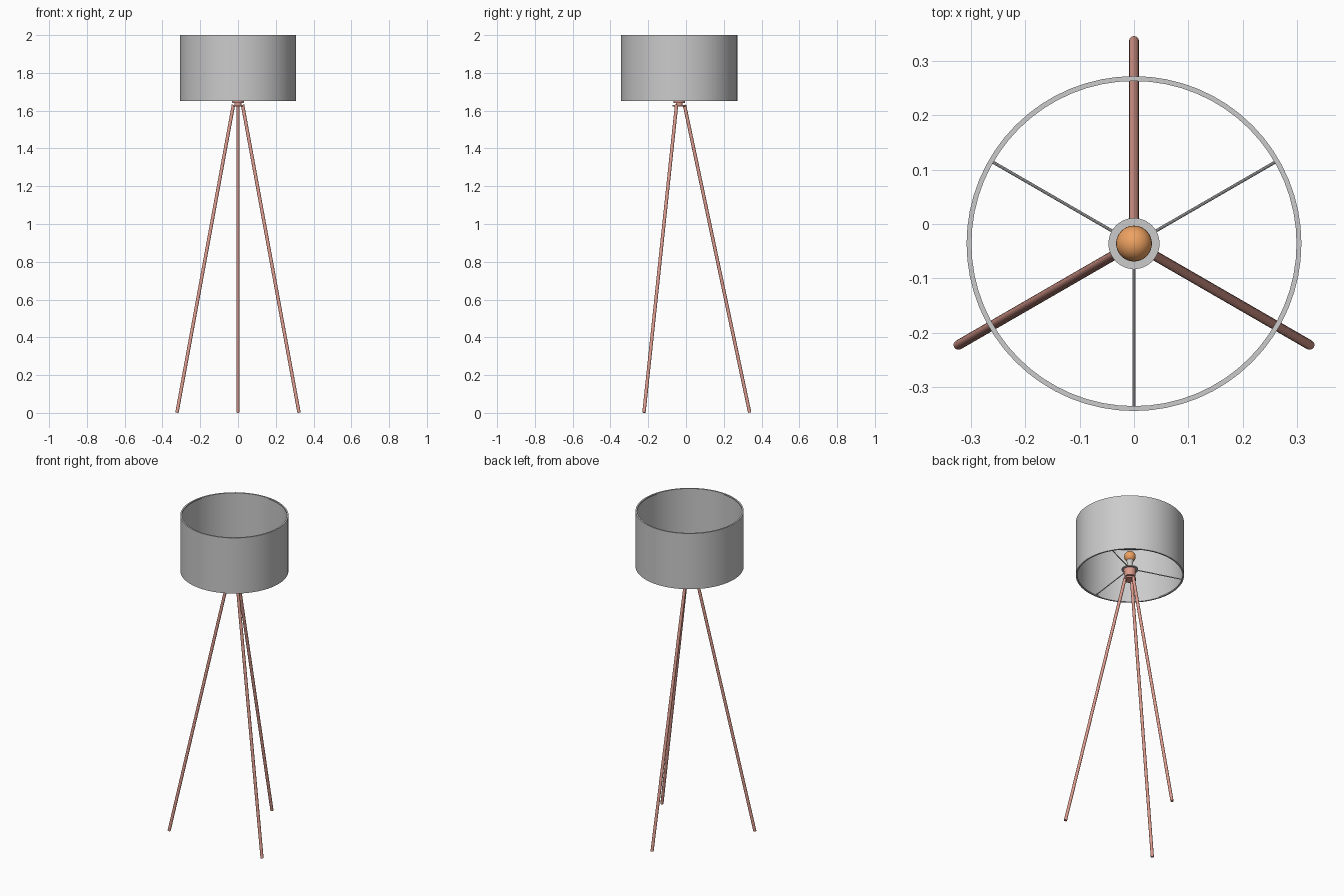
import bpy, math
from mathutils import Vector

if "Cube" in bpy.data.objects:
    bpy.data.objects.remove(bpy.data.objects["Cube"])

CX, CY = 0.0, -0.036   # lamp axis


def mat(name, col):
    m = bpy.data.materials.new(name)
    m.diffuse_color = (*col, 1)
    m.use_nodes = True
    m.node_tree.nodes["Principled BSDF"].inputs["Base Color"].default_value = m.diffuse_color
    return m


copper = mat("copper", (0.72, 0.33, 0.27))
orange = mat("bulb_orange", (0.85, 0.36, 0.12))


def smooth(o, name, m=None):
    o.name = name
    if m:
        o.data.materials.append(m)
    bpy.ops.object.select_all(action='DESELECT')
    o.select_set(True)
    bpy.context.view_layer.objects.active = o
    bpy.ops.object.shade_smooth_by_angle(angle=math.radians(35))
    return o


def lathe(name, prof, m=None, seg=48, closed=False):
    """Revolve (radius, z) points around the lamp axis."""
    verts = [(CX + r * math.cos(2 * math.pi * i / seg), CY + r * math.sin(2 * math.pi * i / seg), z)
             for i in range(seg) for r, z in prof]
    n = len(prof)
    faces = []
    for i in range(seg):
        a, b = i * n, (i + 1) % seg * n
        for j in range(n if closed else n - 1):
            k = (j + 1) % n
            faces.append((a + j, b + j, b + k, a + k))
    if not closed:   # end caps
        faces.append([i * n for i in reversed(range(seg))])
        faces.append([i * n + n - 1 for i in range(seg)])
    me = bpy.data.meshes.new(name)
    me.from_pydata(verts, [], faces)
    o = bpy.data.objects.new(name, me)
    bpy.context.collection.objects.link(o)
    return smooth(o, name, m)


def rod(name, a, b, r, m=None, seg=16):
    a, b = Vector(a), Vector(b)
    d = b - a
    bpy.ops.mesh.primitive_cylinder_add(vertices=seg, radius=r, depth=d.length, location=(a + b) / 2)
    o = bpy.context.object
    o.rotation_euler = d.to_track_quat('Z', 'Y').to_euler()
    return smooth(o, name, m)


def polar(r, deg, z):
    t = math.radians(deg)
    return (CX + r * math.cos(t), CY + r * math.sin(t), z)


# drum shade: thin wall with inward rims at both ends
R = 0.308
lathe("shade", [(R, 1.65), (R, 2.0), (R - 0.009, 2.0), (R - 0.009, 1.993), (R - 0.003, 1.993),
                (R - 0.003, 1.657), (R - 0.009, 1.657), (R - 0.009, 1.65)], seg=64, closed=True)

# spider: ring and three sloping spokes
lathe("spider_ring", [(0.024, 1.687), (0.047, 1.687), (0.047, 1.693), (0.024, 1.693)], closed=True)
for i, ang in enumerate((30, 150, 270)):
    rod(f"spider_spoke_{i + 1}", polar(0.04, ang, 1.69), polar(R - 0.004, ang, 1.655), 0.003, seg=10)

# hub, bulb holder and bulb
lathe("hub", [(0.035, 1.622), (0.035, 1.631), (0.018, 1.631), (0.018, 1.641),
              (0.03, 1.641), (0.036, 1.687), (0.024, 1.69), (0.024, 1.70)], copper)
lathe("bulb_neck", [(0.016, 1.698), (0.016, 1.73), (0.021, 1.75)])
bpy.ops.mesh.primitive_uv_sphere_add(segments=32, ring_count=16, radius=0.033, location=(CX, CY, 1.774))
smooth(bpy.context.object, "bulb", orange)

# three splayed legs
for i, ang in enumerate((90, 210, 330)):
    rod(f"leg_{i + 1}", polar(0.028, ang, 1.63), polar(0.373, ang, 0.002), 0.009, copper)
